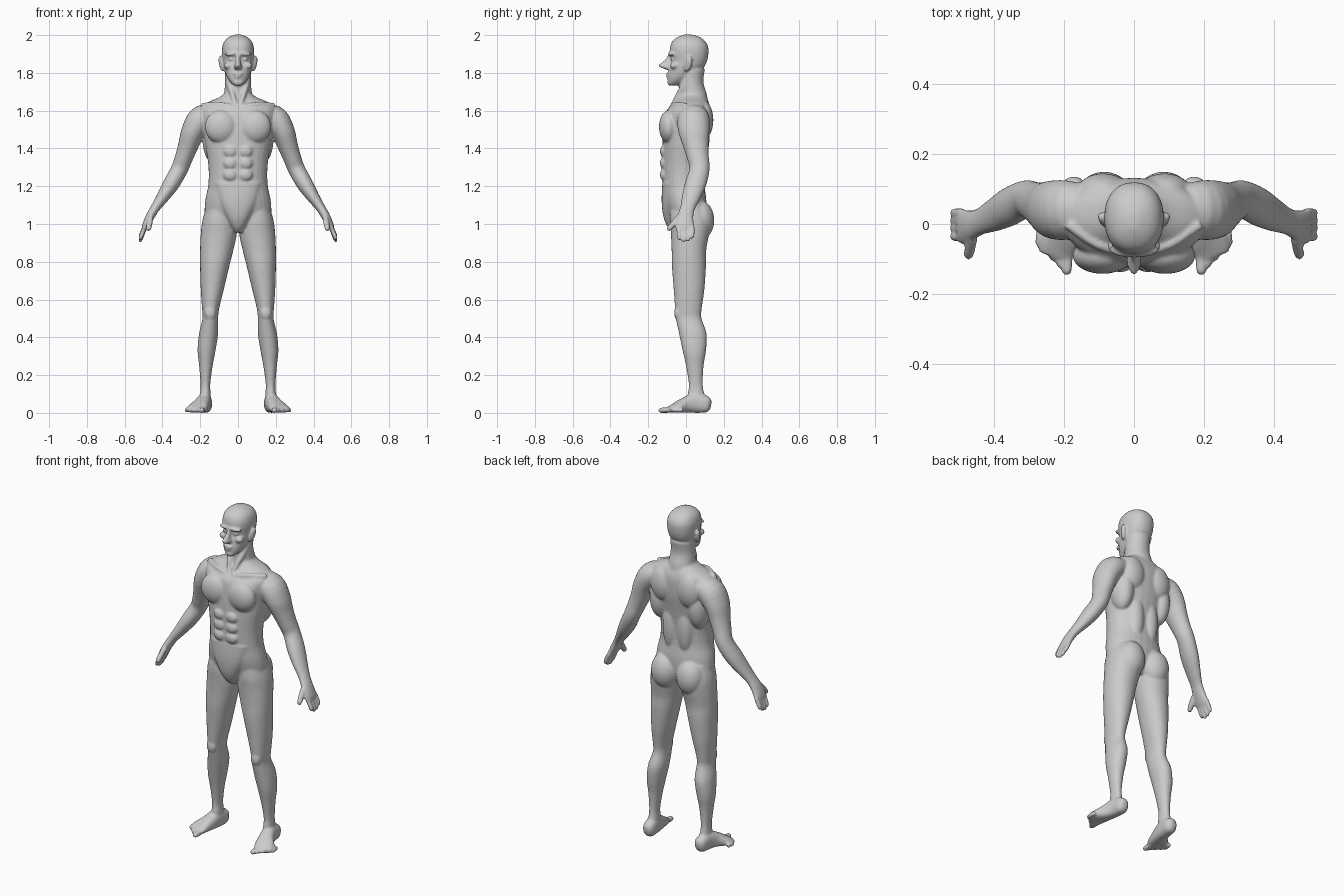
import bpy, bmesh, math
from mathutils import Vector, Matrix, Euler

bm = bmesh.new()
N, STEPS = 28, 4


def spline(pts):
    """Catmull-Rom resampling of tuples."""
    out = []
    for i in range(len(pts) - 1):
        a, b, c, d = (pts[max(0, min(len(pts) - 1, i + k))] for k in (-1, 0, 1, 2))
        for s in range(STEPS):
            t = s / STEPS
            out.append([.5 * (2*q + (r - p)*t + (2*p - 5*q + 4*r - w)*t*t + (3*q - p - 3*r + w)*t**3)
                        for p, q, r, w in zip(a, b, c, d)])
    return out + [list(pts[-1])]


def loft(rings, axis=None, pair=False, power=2.0):
    """Skin rings (x, y, z, ru, rv); level rings unless an axis for rv is given."""
    rings = spline(rings)
    for s in ((1, -1) if pair else (1,)):
        loops = []
        for i, (x, y, z, ru, rv) in enumerate(rings):
            u, v = Vector((1, 0, 0)), Vector((0, 1, 0))
            if axis:
                t = Vector(rings[min(i + 1, len(rings) - 1)][:3]) - Vector(rings[max(i - 1, 0)][:3])
                t.normalize()
                v = Vector(axis)
                v = (v - t * v.dot(t)).normalized()
                u = v.cross(t)
            loop = []
            for k in range(N):
                a = 2 * math.pi * k / N
                ca, sa = math.cos(a), math.sin(a)
                p = Vector((x, y, z))
                p += u * max(ru, .002) * math.copysign(abs(ca) ** (2 / power), ca)
                p += v * max(rv, .002) * math.copysign(abs(sa) ** (2 / power), sa)
                loop.append(bm.verts.new((p.x * s, p.y, max(p.z, 0))))
            loops.append(loop)
        for a, b in zip(loops, loops[1:]):
            for k in range(N):
                bm.faces.new((a[k], a[(k + 1) % N], b[(k + 1) % N], b[k]))
        bm.faces.new(loops[0][::-1])
        bm.faces.new(loops[-1])


def stack(rows, **kw):
    """Level rings centred on x = 0, as (z, front y, back y, half width)."""
    loft([(0, (f + b) / 2, z, w, (b - f) / 2) for z, f, b, w in rows], **kw)


def ball(c, r, rot=(0, 0, 0), pair=True):
    m = Matrix.Translation(c) @ Euler(rot).to_matrix().to_4x4() @ Matrix.Diagonal((*r, 1))
    for s in ((1, -1) if pair else (1,)):
        bmesh.ops.create_uvsphere(bm, u_segments=24, v_segments=16, radius=1,
                                  matrix=Matrix.Diagonal((s, 1, 1, 1)) @ m)


def digit(a, b, r, axis):
    """Rounded finger or toe from a to b."""
    a, b = Vector(a), Vector(b)
    loft([(*a.lerp(b, t), r * k, r * k) for t, k in ((0, .95), (.5, 1), (.85, .9), (1, .45))],
         axis=axis, pair=True)


# torso
stack([(.96, -.04, .07, .05), (.99, -.075, .09, .12), (1.04, -.09, .105, .172),
       (1.12, -.112, .108, .174), (1.21, -.122, .098, .157), (1.31, -.125, .1, .157),
       (1.41, -.125, .113, .172), (1.5, -.122, .128, .185), (1.58, -.112, .132, .2),
       (1.62, -.088, .128, .195), (1.645, -.06, .12, .16), (1.668, -.045, .11, .105),
       (1.69, -.035, .1, .07)], power=2.2)
# lower belly wedge
stack([(1.22, -.125, 0, .13), (1.12, -.129, 0, .105), (1.04, -.12, 0, .068),
       (.985, -.098, 0, .038), (.955, -.07, 0, .022)], power=2.3)
# chest, ribs, shoulder blades, buttocks
ball((.09, -.09, 1.515), (.086, .053, .088))
ball((.128, .05, 1.45), (.06, .075, .13))
ball((.088, .095, 1.55), (.075, .05, .1))
ball((.048, .07, 1.3), (.05, .045, .15))
ball((.085, .073, 1.02), (.082, .077, .105))
# abdominal blocks
for z in (1.385, 1.322, 1.26):
    ball((.04, -.115, z), (.037, .023, .033))
# collar bones and front neck muscles
loft([(.02, -.078, 1.618, .012, .012), (.1, -.06, 1.632, .014, .014),
      (.19, 0, 1.628, .014, .014)], axis=(0, 1, 0), pair=True)
loft([(.058, .03, 1.8, .014, .014), (.04, -.02, 1.72, .015, .015),
      (.012, -.072, 1.63, .011, .011)], axis=(0, 1, 0), pair=True)
# neck
stack([(1.6, -.07, .12, .1), (1.68, -.04, .112, .076), (1.75, -.037, .092, .069),
       (1.82, -.03, .1, .068)])

# head
stack([(1.733, -.092, -.05, .018), (1.745, -.096, -.02, .034), (1.765, -.096, .015, .05),
       (1.79, -.094, .05, .063), (1.83, -.088, .095, .075), (1.865, -.08, .112, .081),
       (1.905, -.086, .119, .085), (1.94, -.084, .117, .083), (1.97, -.07, .1, .071),
       (1.99, -.043, .072, .048), (2.003, -.01, .03, .015)], power=2.25)
# nose
stack([(1.905, -.09, -.06, .012), (1.87, -.11, -.06, .012), (1.845, -.143, -.06, .016),
       (1.833, -.143, -.06, .021), (1.822, -.118, -.06, .019), (1.815, -.095, -.06, .012)])
# brows, eyes, cheekbones, lips, chin, ears
ball((.036, -.08, 1.9), (.038, .014, .01), (0, .08, .25))
ball((.035, -.068, 1.872), (.016, .014, .011))
ball((.052, -.063, 1.838), (.024, .021, .018))
ball((0, -.093, 1.795), (.026, .014, .007), pair=False)
ball((0, -.091, 1.779), (.022, .014, .007), pair=False)
ball((0, -.085, 1.75), (.026, .014, .017), pair=False)
ball((.088, .012, 1.848), (.012, .02, .045), (-.3, .12, -.3))

# arms
loft([(.09, .045, 1.58, .045, .06), (.185, .04, 1.56, .072, .084), (.235, .042, 1.495, .064, .083),
      (.262, .052, 1.42, .054, .068), (.285, .063, 1.355, .048, .058), (.31, .072, 1.29, .045, .053),
      (.355, .05, 1.21, .043, .056), (.4, .026, 1.14, .033, .048), (.438, .008, 1.085, .025, .039),
      (.465, -.003, 1.04, .023, .043), (.49, -.007, .99, .018, .05), (.499, -.007, .968, .012, .045)],
     axis=(0, 1, 0), pair=True)
# fingers and thumb
for y, tip in ((.034, .925), (.011, .908), (-.013, .903), (-.038, .915)):
    digit((.491, y, .99), (.521, y * .95, tip), .0125, (0, 1, 0))
digit((.462, -.04, 1.035), (.475, -.097, .965), .0155, (0, 1, 0))

# legs, as (z, inner x, outer x, front y, back y)
legs = [(1.1, .02, .165, -.08, .1), (1.02, .01, .188, -.085, .125), (.95, .006, .197, -.08, .122),
        (.86, .025, .201, -.076, .107), (.78, .045, .201, -.075, .106), (.65, .076, .197, -.065, .097),
        (.55, .1, .19, -.058, .083), (.5, .105, .188, -.054, .082), (.42, .105, .206, -.037, .109),
        (.33, .119, .214, -.018, .106), (.25, .134, .206, 0, .093), (.15, .147, .198, .015, .089),
        (.09, .144, .201, .01, .1), (.03, .148, .2, .03, .12)]
loft([((i + o) / 2, (f + b) / 2, z, (o - i) / 2, (b - f) / 2) for z, i, o, f, b in legs],
     pair=True, power=2.1)
# kneecaps
ball((.147, -.043, .53), (.03, .02, .04))
# feet and toes
loft([(.171, .133, .042, .014, .02), (.172, .112, .045, .034, .043), (.178, .05, .052, .038, .052),
      (.192, -.005, .041, .044, .041), (.215, -.055, .026, .056, .026), (.226, -.092, .016, .048, .015)],
     axis=(0, 0, 1), pair=True, power=2.4)
for i in range(5):
    digit((.19 + .0195 * i, -.075 + .015 * i, .016), (.193 + .0195 * i, -.146 + .02 * i, .013),
          .0155 if i == 0 else .0125, (0, 0, 1))

# fuse all parts into one smooth skin
bmesh.ops.recalc_face_normals(bm, faces=bm.faces[:])
mesh = bpy.data.meshes.new("body")
bm.to_mesh(mesh)
bm.free()
body = bpy.data.objects.new("body", mesh)
bpy.context.collection.objects.link(body)
fuse = body.modifiers.new("fuse", 'REMESH')
fuse.mode = 'VOXEL'
fuse.voxel_size = .006
fuse.use_smooth_shade = True
relax = body.modifiers.new("relax", 'SMOOTH')
relax.factor = .5
relax.iterations = 6
bpy.context.view_layer.objects.active = body
body.select_set(True)
bpy.ops.object.convert(target='MESH')
bpy.ops.object.shade_smooth()
